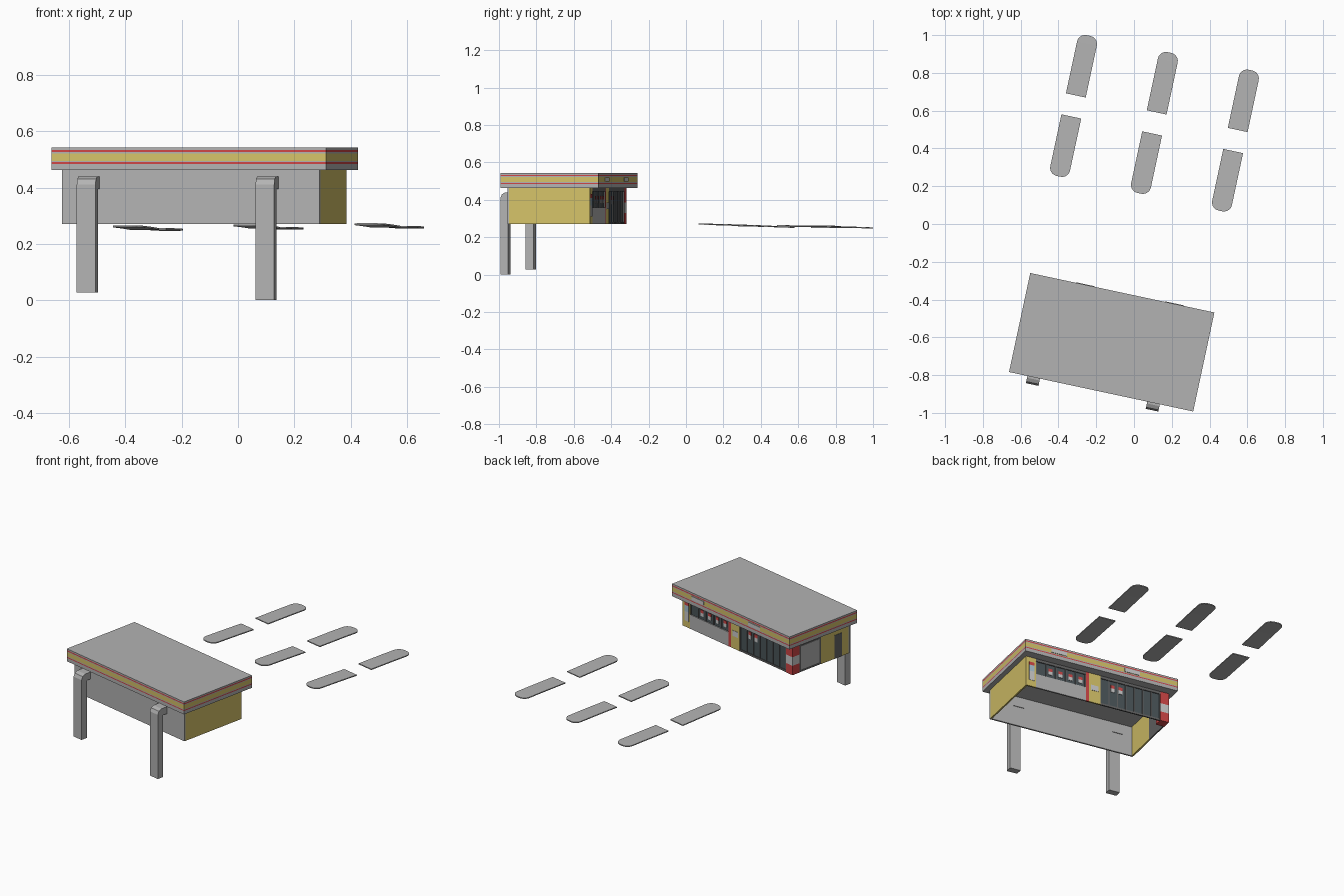
import bpy, math
from mathutils import Matrix

if "Cube" in bpy.data.objects:
    bpy.data.objects.remove(bpy.data.objects["Cube"])

TURN = Matrix.Rotation(math.radians(-12.1), 4, 'Z')
SHOP = Matrix.Translation((-0.118, -0.626, 0)) @ TURN


def material(name, rgb):
    m = bpy.data.materials.new(name)
    m.diffuse_color = (*rgb, 1)
    m.use_nodes = True
    m.node_tree.nodes["Principled BSDF"].inputs["Base Color"].default_value = m.diffuse_color
    return m


YELLOW = material("yellow", (0.66, 0.54, 0.14))
RED = material("red", (0.62, 0.06, 0.06))
GLASS = material("dark_glass", (0.07, 0.09, 0.10))
FRAME = material("dark_frame", (0.13, 0.13, 0.13))
WHITE = material("white", (0.8, 0.8, 0.8))
GREY = material("grey", (0.45, 0.45, 0.45))
BLUE = material("pale_blue", (0.40, 0.55, 0.65))


def mesh(name, verts, faces, mats=(GREY,), ids=None, frame=SHOP):
    me = bpy.data.meshes.new(name)
    me.from_pydata(verts, [], faces)
    for m in mats:
        me.materials.append(m)
    if ids:
        me.polygons.foreach_set("material_index", ids)
    me.transform(frame)
    me.update()
    ob = bpy.data.objects.new(name, me)
    bpy.context.collection.objects.link(ob)
    return ob


def banded_box(name, x0, x1, y0, y1, levels, mats):
    """Box whose sides are split into coloured bands at the given heights."""
    verts, faces, ids = [], [], []
    for z in levels:
        verts += [(x0, y0, z), (x1, y0, z), (x1, y1, z), (x0, y1, z)]
    for k in range(len(levels) - 1):
        for i in range(4):
            j = (i + 1) % 4
            faces.append((4 * k + i, 4 * k + j, 4 * k + 4 + j, 4 * k + 4 + i))
            ids.append(k)
    n = 4 * (len(levels) - 1)
    faces += [(3, 2, 1, 0), (n, n + 1, n + 2, n + 3)]
    ids += [0, len(mats) - 1]
    return mesh(name, verts, faces, mats, ids)


def box(name, x0, x1, y0, y1, z0, z1, mat=GREY):
    return banded_box(name, x0, x1, y0, y1, (z0, z1), (mat,))


# Roof slab with striped fascia
banded_box("roof", -0.4985, 0.4985, -0.268, 0.268,
           (0.462, 0.484, 0.490, 0.495, 0.521, 0.526, 0.533, 0.542),
           (GREY, RED, GREY, YELLOW, GREY, RED, GREY))
for x in (0.28, -0.2):
    box("fascia_panel", x - 0.05, x + 0.05, 0.268, 0.271, 0.497, 0.52, WHITE)

# Plain walls; the shell has no floor
Z0, Z1 = 0.27, 0.462
box("front_wall", -0.468, 0.468, -0.236, -0.226, Z0, Z1)
box("right_wall", 0.458, 0.468, -0.226, 0.215, Z0, Z1, YELLOW)

# Left wall: yellow part with door, then a framed window
box("left_wall", -0.468, -0.458, -0.226, -0.01, Z0, Z1, YELLOW)
box("left_door", -0.470, -0.468, -0.175, -0.115, Z0, 0.42, FRAME)
box("left_window_frame", -0.466, -0.458, -0.01, 0.159, Z0, Z1, FRAME)
box("left_window_pane", -0.468, -0.466, 0.002, 0.147, 0.285, 0.435, GREY)


# Shop front, measured as a fraction from the right end
def at(f):
    return 0.468 - 0.936 * f


def front(name, f0, f1, z0, z1, mat, face=0.215, back=0.205):
    return box(name, at(f1), at(f0), back, face, z0, z1, mat)


box("shop_front_end", at(0.07), 0.458, 0.205, 0.215, Z0, Z1, YELLOW)
front("end_sign", 0.022, 0.058, 0.31, 0.37, WHITE, 0.217, 0.215)
front("end_sign_blue", 0.022, 0.058, 0.37, 0.41, BLUE, 0.217, 0.215)
front("end_sign_red", 0.022, 0.058, 0.41, 0.43, RED, 0.217, 0.215)

front("window_sill_panel", 0.07, 0.42, Z0, 0.36, GREY)
front("window_glass", 0.07, 0.42, 0.36, 0.445, GLASS, 0.209)
front("window_header", 0.07, 0.42, 0.445, Z1, FRAME)
for i in range(6):
    f = 0.07 + i * 0.0688
    front("window_mullion", f, f + 0.006, 0.36, 0.445, FRAME, 0.214, 0.209)
for f in (0.16, 0.23, 0.30, 0.37):
    front("window_poster", f, f + 0.026, 0.38, 0.402, WHITE, 0.212, 0.209)
    front("window_poster_top", f, f + 0.026, 0.402, 0.42, RED, 0.212, 0.209)

front("red_post", 0.42, 0.44, Z0, Z1, RED)
front("yellow_pier", 0.44, 0.52, Z0, Z1, YELLOW)
front("pier_sign", 0.455, 0.505, 0.35, 0.385, WHITE, 0.217, 0.215)

front("entrance_glass", 0.52, 0.94, Z0, 0.445, GLASS, 0.209)
front("entrance_header", 0.52, 0.94, 0.445, Z1, FRAME)
for i in range(8):
    f = 0.52 + i * 0.0591
    front("entrance_mullion", f, f + 0.006, Z0, 0.445, FRAME, 0.214, 0.209)
front("entrance_rail", 0.52, 0.94, Z0, 0.282, FRAME, 0.213, 0.209)
for f in (0.595, 0.65):
    front("entrance_poster", f, f + 0.026, 0.375, 0.40, WHITE, 0.212, 0.209)
    front("entrance_poster_top", f, f + 0.026, 0.40, 0.42, RED, 0.212, 0.209)

# Corner column with red and white bands
banded_box("corner_column", -0.468, at(0.94), 0.159, 0.215,
           (Z0, 0.33, 0.385, Z1), (RED, WHITE, RED))


# Bent support posts against the front wall
def post(name, x, foot):
    prof = [(-0.307, foot), (-0.265, foot), (-0.265, 0.395), (-0.222, 0.395),
            (-0.222, 0.44), (-0.278, 0.44), (-0.298, 0.43), (-0.307, 0.41)]
    n = len(prof)
    verts = [(x + s * 0.034, y, z) for s in (-1, 1) for y, z in prof]
    faces = [(i, i + n, (i + 1) % n + n, (i + 1) % n) for i in range(n)]
    # Cap each side as upright plus hooked top
    caps = [(0, 1, 2, 7), (2, 3, 4, 5, 6, 7)]
    faces += caps + [tuple(i + n for i in reversed(c)) for c in caps]
    ob = mesh(name, verts, faces)
    return ob


post("left_post", -0.365, 0.028)
post("right_post", 0.284, 0.0)

# Paved islands: each half runs from a square inner end to a rounded outer end
SLOPE = [(-0.385, 0.0095), (-0.2, 0.005), (-0.06, 0), (0.06, 0), (0.3, -0.001), (0.385, -0.004)]


def drop(t):
    for (a, za), (b, zb) in zip(SLOPE, SLOPE[1:]):
        if t <= b:
            return za + (zb - za) * (t - a) / (b - a)
    return SLOPE[-1][1]


def island(name, x, y, base, side):
    R, W, TIP = 0.043, 0.0535, 0.381
    rows = [(s, W) for s in (0.057, 0.15, 0.24)]
    for k in range(6):
        a = math.radians(18 * k)
        rows.append((TIP - R + R * math.sin(a), W - R + R * math.cos(a)))
    verts, faces = [], []
    for s, w in rows:
        t = side * s
        z = base + drop(t)
        verts += [(-w * side, t, z), (w * side, t, z),
                  (w * side, t, z - 0.006), (-w * side, t, z - 0.006)]
    for k in range(len(rows) - 1):
        for i in range(4):
            j = (i + 1) % 4
            faces.append((4 * k + i, 4 * k + j, 4 * k + 4 + j, 4 * k + 4 + i))
    n = 4 * (len(rows) - 1)
    faces += [(3, 2, 1, 0), (n, n + 1, n + 2, n + 3)]
    mesh(name, verts, faces, frame=Matrix.Translation((x, y, 0)) @ TURN)


for x, y, base in ((-0.32, 0.625, 0.256), (0.108, 0.535, 0.260), (0.537, 0.442, 0.264)):
    island("island_rear_half", x, y, base, 1)
    island("island_front_half", x, y, base, -1)
